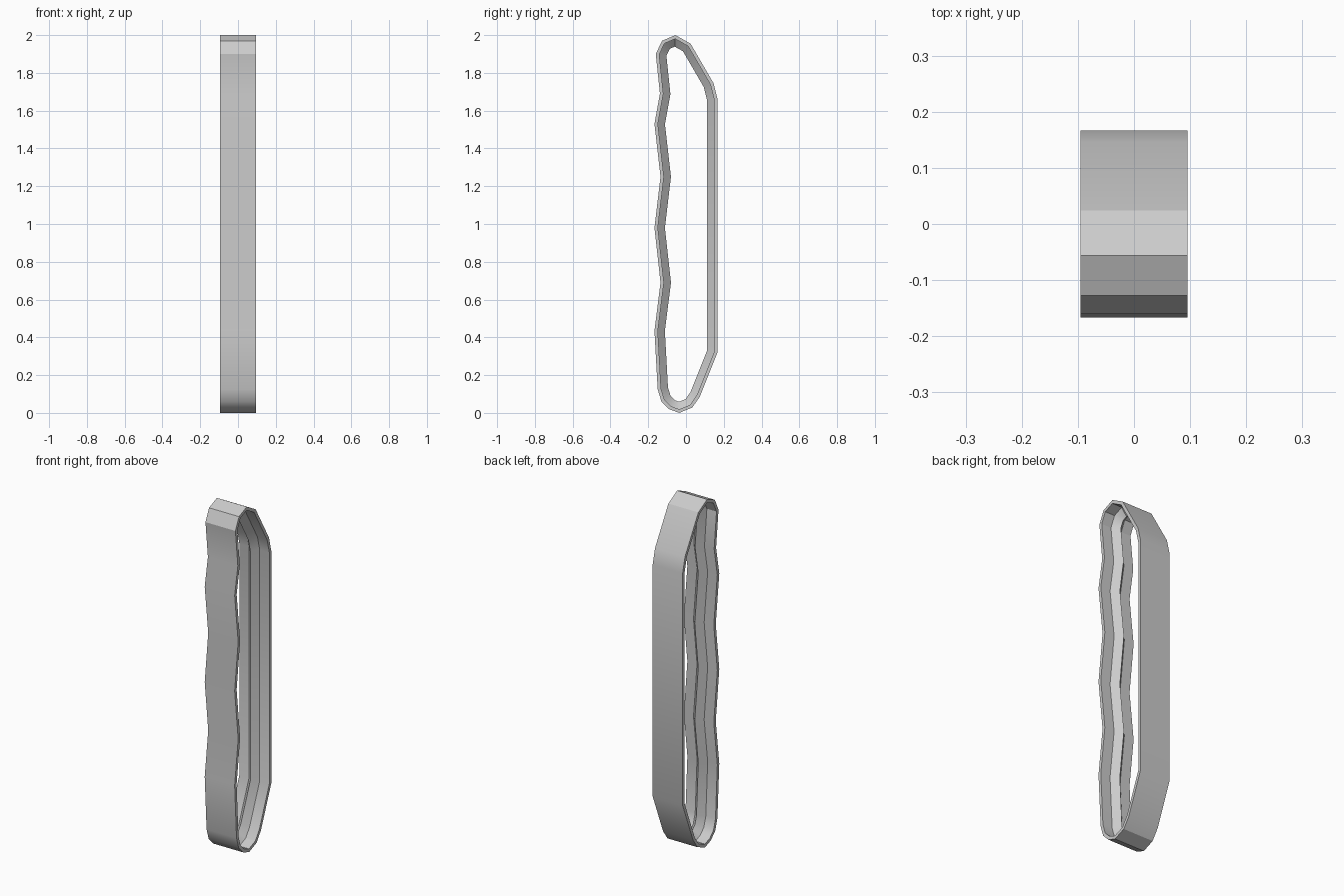
import bpy, bmesh, math
from mathutils import Vector

if "Cube" in bpy.data.objects:
    bpy.data.objects.remove(bpy.data.objects["Cube"])

# outer outline of the belt in the y-z plane, clockwise seen from the right
OUTLINE = [(-0.056, 2.0), (0.024, 1.955), (0.146, 1.745), (0.167, 1.66),
           (0.167, 0.32), (0.073, 0.085), (0.033, 0.028), (-0.036, 0.0),
           (-0.09, 0.02), (-0.13, 0.06), (-0.15, 0.125), (-0.167, 0.435),
           (-0.135, 0.69), (-0.167, 0.98), (-0.135, 1.25), (-0.167, 1.53),
           (-0.138, 1.69), (-0.16, 1.90), (-0.127, 1.97)]

# cross-section (x, depth inwards): flat band with a V-shaped guide ridge inside
HALF, BAND, RIDGE = 0.0955, 0.018, 0.055
SECTION = [(-HALF, 0), (HALF, 0), (HALF, BAND), (0.034, BAND),
           (0, RIDGE), (-0.034, BAND), (-HALF, BAND)]


def inward(i):
    """Mitred inward direction at outline point i."""
    n = len(OUTLINE)
    a, b, c = (Vector(OUTLINE[k % n]) for k in (i - 1, i, i + 1))
    d1, d2 = (b - a).normalized(), (c - b).normalized()
    n1, n2 = Vector((d1.y, -d1.x)), Vector((d2.y, -d2.x))
    return (n1 + n2) / (1 + n1.dot(n2))


# sweep the section round the outline
bm = bmesh.new()
rings = []
for i, (y, z) in enumerate(OUTLINE):
    m = inward(i)
    rings.append([bm.verts.new((x, y + m.x * d, z + m.y * d)) for x, d in SECTION])
for i, ring in enumerate(rings):
    nxt = rings[(i + 1) % len(rings)]
    for j in range(len(SECTION)):
        k = (j + 1) % len(SECTION)
        bm.faces.new((ring[j], ring[k], nxt[k], nxt[j]))
bmesh.ops.recalc_face_normals(bm, faces=bm.faces)

mesh = bpy.data.meshes.new("track_belt")
bm.to_mesh(mesh)
bm.free()
belt = bpy.data.objects.new("track_belt", mesh)
bpy.context.collection.objects.link(belt)
bpy.context.view_layer.objects.active = belt
belt.select_set(True)
bpy.ops.object.shade_smooth_by_angle(angle=math.radians(30))
